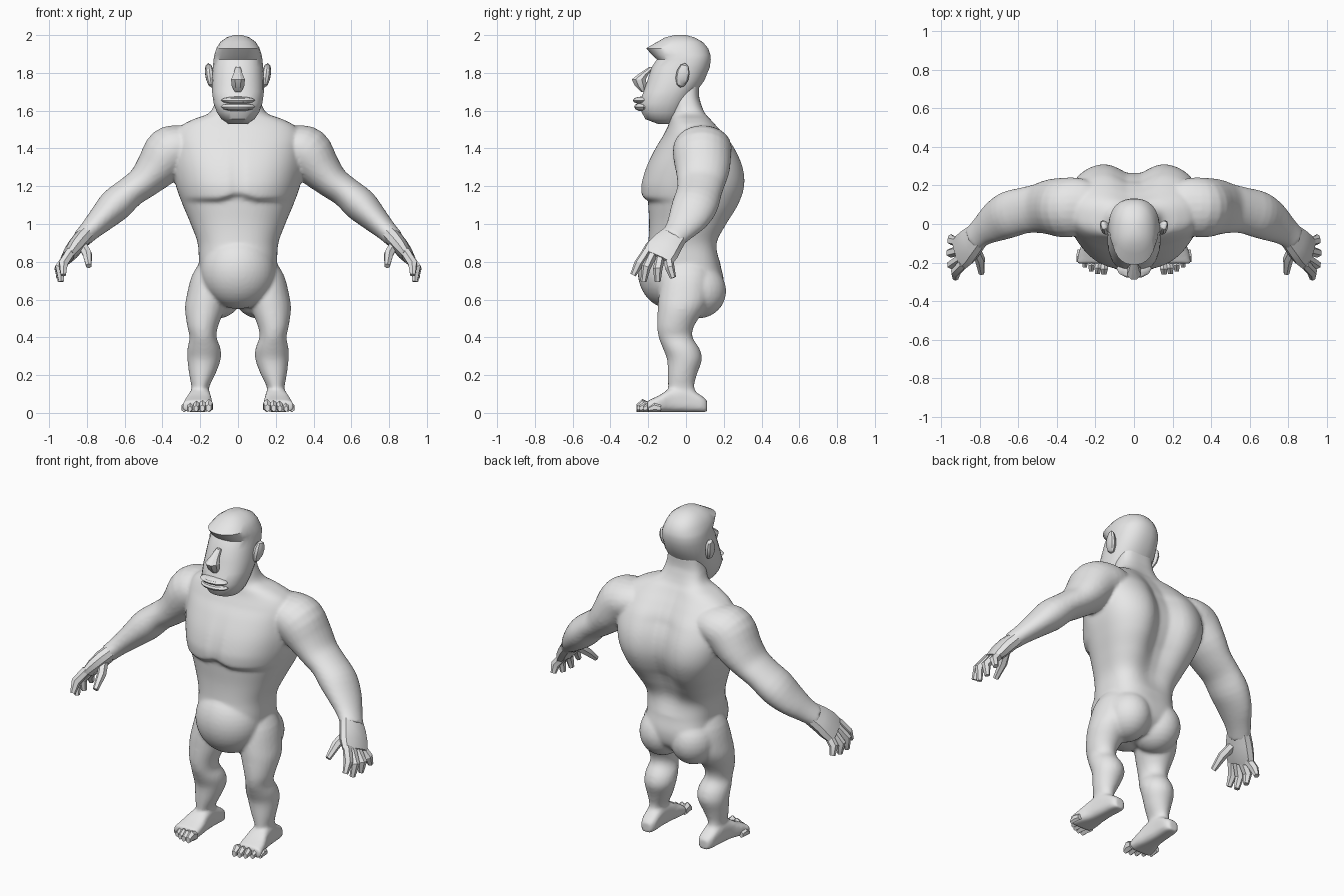
import bpy, bmesh, math
from mathutils import Vector, Matrix

if "Cube" in bpy.data.objects:
    bpy.data.objects.remove(bpy.data.objects["Cube"])

grey = bpy.data.materials.new("grey_skin")
grey.diffuse_color = (0.8, 0.8, 0.8, 1)
grey.use_nodes = True
grey.node_tree.nodes["Principled BSDF"].inputs["Base Color"].default_value = grey.diffuse_color
X, Y, Z = Vector((1, 0, 0)), Vector((0, 1, 0)), Vector((0, 0, 1))


def section(c, u, v, a, b, n, p=2.0, p2=None):
    """Superellipse ring around c; p2 is the exponent of the positive v half."""
    pts = []
    for i in range(n):
        t = 2 * math.pi * (i + 0.5) / n
        cs, sn = math.cos(t), math.sin(t)
        e = 2 / (p2 if p2 and sn > 0 else p)
        pts.append(Vector(c) + u * (a * math.copysign(abs(cs) ** e, cs))
                   + v * (b * math.copysign(abs(sn) ** e, sn)))
    return pts


def fine(rows, k=4):
    """Catmull-Rom subdivision of a table of rows."""
    out = []
    for i in range(len(rows) - 1):
        a, b, c, d = (rows[max(0, min(len(rows) - 1, i + j))] for j in (-1, 0, 1, 2))
        for s in range(k):
            t = s / k
            out.append(tuple(.5 * (2 * q + (r - p) * t + (2 * p - 5 * q + 4 * r - w) * t * t
                                   + (3 * q - p - 3 * r + w) * t ** 3)
                             for p, q, r, w in zip(a, b, c, d)))
    return out + [tuple(rows[-1])]


def loft(bm, rings):
    """Skin a list of point rings and cap both ends."""
    vs = [[bm.verts.new(q) for q in r] for r in rings]
    n = len(vs[0])
    faces = [bm.faces.new((a[i], a[(i + 1) % n], b[(i + 1) % n], b[i]))
             for a, b in zip(vs, vs[1:]) for i in range(n)]
    faces += [bm.faces.new(vs[0][::-1]), bm.faces.new(vs[-1])]
    bmesh.ops.recalc_face_normals(bm, faces=faces)


def tube(bm, pts, n=16, p=2.0):
    """Limb along points (x, y, z, thickness, width); width lies along y."""
    cs = [Vector(q[:3]) for q in pts]
    rings = []
    for i, q in enumerate(pts):
        t = (cs[min(i + 1, len(cs) - 1)] - cs[max(i - 1, 0)]).normalized()
        u = t.cross(Y).normalized()
        rings.append(section(cs[i], u, u.cross(t), q[3], q[4], n, p))
    loft(bm, rings)


def stack(bm, rows, n, p, p2=None, shape=None):
    """Level rings from rows (z, y front, y back, half width)."""
    rings = []
    for z, yf, yb, hw in rows:
        ring = section((0, (yf + yb) / 2, z), X, Y, hw, (yb - yf) / 2, n, p, p2)
        if shape:
            for q in ring:
                shape(q, (yf + yb) / 2)
        rings.append(ring)
    loft(bm, rings)


def ball(bm, c, r, seg=20, rot=0.0):
    m = Matrix.Translation(c) @ Matrix.Rotation(rot, 4, 'X') @ Matrix.Diagonal((*r, 1))
    bmesh.ops.create_uvsphere(bm, u_segments=seg, v_segments=seg // 2, radius=1, matrix=m)


def finish(name, bm, angle=40, mirror=False):
    me = bpy.data.meshes.new(name)
    bm.to_mesh(me)
    bm.free()
    ob = bpy.data.objects.new(name, me)
    bpy.context.collection.objects.link(ob)
    me.materials.append(grey)
    bpy.ops.object.select_all(action='DESELECT')
    ob.select_set(True)
    bpy.context.view_layer.objects.active = ob
    bpy.ops.object.shade_smooth_by_angle(angle=math.radians(angle))
    if mirror:
        md = ob.modifiers.new("mirror", 'MIRROR')
        md.use_mirror_merge = False
    return ob


# --- body: trunk, arms, legs and feet merged into one skin ---
body = bmesh.new()


def muscle(q, mid):
    """Spine groove behind, chest plates with a centre line in front."""
    if q.y > mid:
        k = max(0, 1 - abs(q.z - 1.22) / 0.42)
        q.y -= 0.07 * min(1, 1.6 * k) * math.exp(-(q.x / 0.10) ** 2)
    elif 1.115 < q.z < 1.46:
        low = 1.115 + .03 * max(0, 1 - abs(q.x) / .10) + .5 * max(0, abs(q.x) - .2) ** 2
        k = max(0, min(1, (q.z - low) / .022)) * min(1, (1.46 - q.z) / .25)
        s = max(0, 1 - (abs(q.x) / .30) ** 4)
        q.y -= k * s * (0.034 - 0.03 * math.exp(-(q.x / .016) ** 2))


TRUNK = [(.56, -.09, .12, .09), (.62, -.17, .185, .17), (.70, -.205, .20, .205),
         (.80, -.215, .18, .207), (.90, -.20, .18, .214), (1.0, -.195, .235, .25),
         (1.1, -.20, .295, .292), (1.2, -.205, .325, .328), (1.3, -.19, .315, .345),
         (1.4, -.155, .27, .345), (1.47, -.12, .215, .335), (1.52, -.095, .17, .30),
         (1.555, -.085, .14, .235), (1.59, -.08, .11, .15), (1.66, -.08, .072, .118),
         (1.75, -.08, .07, .10)]
stack(body, fine(TRUNK, 7), 80, 2.25, 2.9, muscle)
ball(body, (0, -.08, .75), (.198, .176, .20), 40)                      # belly

ARM = [(.22, .085, 1.42, .095, .13), (.29, .09, 1.41, .115, .15),
       (.36, .085, 1.38, .138, .155), (.43, .088, 1.295, .115, .145),
       (.50, .08, 1.222, .09, .128), (.57, .07, 1.17, .083, .12),
       (.65, .048, 1.10, .09, .122), (.72, .012, 1.03, .073, .108),
       (.785, -.036, .965, .056, .08), (.83, -.078, .92, .05, .07)]
# z, centre x, centre y, half width, half depth
LEG = [(.82, .115, .0, .07, .10), (.73, .155, .0, .088, .125), (.62, .165, -.01, .107, .135),
       (.55, .175, -.025, .106, .125), (.46, .187, -.055, .082, .098),
       (.40, .185, -.055, .072, .09), (.34, .18, -.025, .088, .097),
       (.28, .18, -.008, .088, .092), (.20, .19, -.02, .068, .077),
       (.13, .20, -.025, .046, .07), (.06, .20, .0, .05, .09)]
# y, centre x, half width, top
FOOT = [(.112, .195, .028, .06), (.085, .195, .046, .085), (.0, .20, .052, .13),
        (-.08, .203, .06, .125), (-.14, .21, .074, .09), (-.205, .217, .08, .06)]
for s in (-1, 1):
    tube(body, [(s * q[0], *q[1:]) for q in fine(ARM, 3)], 24)
    loft(body, [section((s * x, y, z), X, Y, a, b, 24) for z, x, y, a, b in fine(LEG, 3)])
    loft(body, [section((s * x, y, t / 2 + .004), X, Z, a, t / 2, 20, 3.2)
                for y, x, a, t in fine(FOOT, 3)])
    ball(body, (s * .105, .065, .645), (.13, .148, .145), 28)          # buttock

ob = finish("body", body)
rm = ob.modifiers.new("skin", 'REMESH')
rm.mode = 'VOXEL'
rm.voxel_size = 0.01
rm.use_smooth_shade = True
sm = ob.modifiers.new("soften", 'SMOOTH')
sm.factor = 0.5
sm.iterations = 6

# --- head with heavy brow and forward jaw ---
head = bmesh.new()
stack(head, [(1.53, -.15, -.06, .05), (1.555, -.215, -.03, .088), (1.59, -.235, -.01, .112),
             (1.64, -.25, .02, .13), (1.70, -.225, .055, .138), (1.76, -.205, .098, .138),
             (1.83, -.182, .127, .134), (1.872, -.155, .132, .13), (1.895, -.18, .13, .126),
             (1.93, -.212, .118, .115), (1.963, -.155, .09, .095), (1.988, -.11, .045, .06),
             (2.0, -.06, .0, .022)], 28, 2.3)
finish("head", head, 35)

# --- nose: blunt tip on a narrow bridge ---
nose = bmesh.new()
loft(nose, [section((0, y, z), X, Y, a, b, 8) for z, y, a, b in
            [(1.70, -.225, .018, .015), (1.73, -.238, .036, .034),
             (1.765, -.25, .04, .04), (1.79, -.228, .028, .03), (1.83, -.18, .014, .02)]])
finish("nose", nose, 25)

# --- lips ---
for name, z, y, h in (("upper_lip", 1.655, -.232, .02), ("lower_lip", 1.62, -.225, .024)):
    lip = bmesh.new()
    ball(lip, (0, y, z), (.09, .05, h), 12)
    finish(name, lip, 30)

# --- ears: flat cups tilted back ---
ear = bmesh.new()
ball(ear, (.148, -.018, 1.787), (.026, .036, .066), 10, -.2)
for v in ear.verts:
    v.co.x += .35 * max(0, v.co.y + .01) + .12 * (v.co.z - 1.785)
finish("ear", ear, 30, True)

# --- hands: palm, four fingers and thumb ---
hand = bmesh.new()
tube(hand, [(.80, -.048, .95, .044, .068), (.845, -.095, .90, .046, .085),
            (.875, -.128, .86, .042, .095), (.905, -.155, .82, .03, .092)], 10, 2.4)
DIGITS = [((.885, -.205, .855), (.925, -.25, .79), (.925, -.28, .73)),
          ((.895, -.175, .84), (.945, -.212, .77), (.935, -.225, .695)),
          ((.90, -.135, .825), (.95, -.15, .76), (.94, -.15, .695)),
          ((.90, -.095, .82), (.945, -.085, .765), (.948, -.068, .715)),
          ((.83, -.11, .90), (.798, -.185, .84), (.79, -.255, .778))]
for a, b, c in DIGITS:
    tube(hand, [(*a, .027, .026), (*b, .027, .025), (*c, .016, .016)], 6)
finish("hand", hand, 30, True)

# --- toes, the inner one largest ---
toes = bmesh.new()
for i in range(5):
    x, r = .152 + .033 * i, .026 - .002 * i
    tip = -.262 + .004 * i * i
    loft(toes, [section((x + dx, y, r * k + .006), X, Z, r * w, r * k, 6)
                for dx, y, k, w in ((-.002, tip + .065, 1.0, .75), (.002, tip + .03, 1.3, .85),
                                    (.004, tip, .75, .6))])
finish("toes", toes, 30, True)
